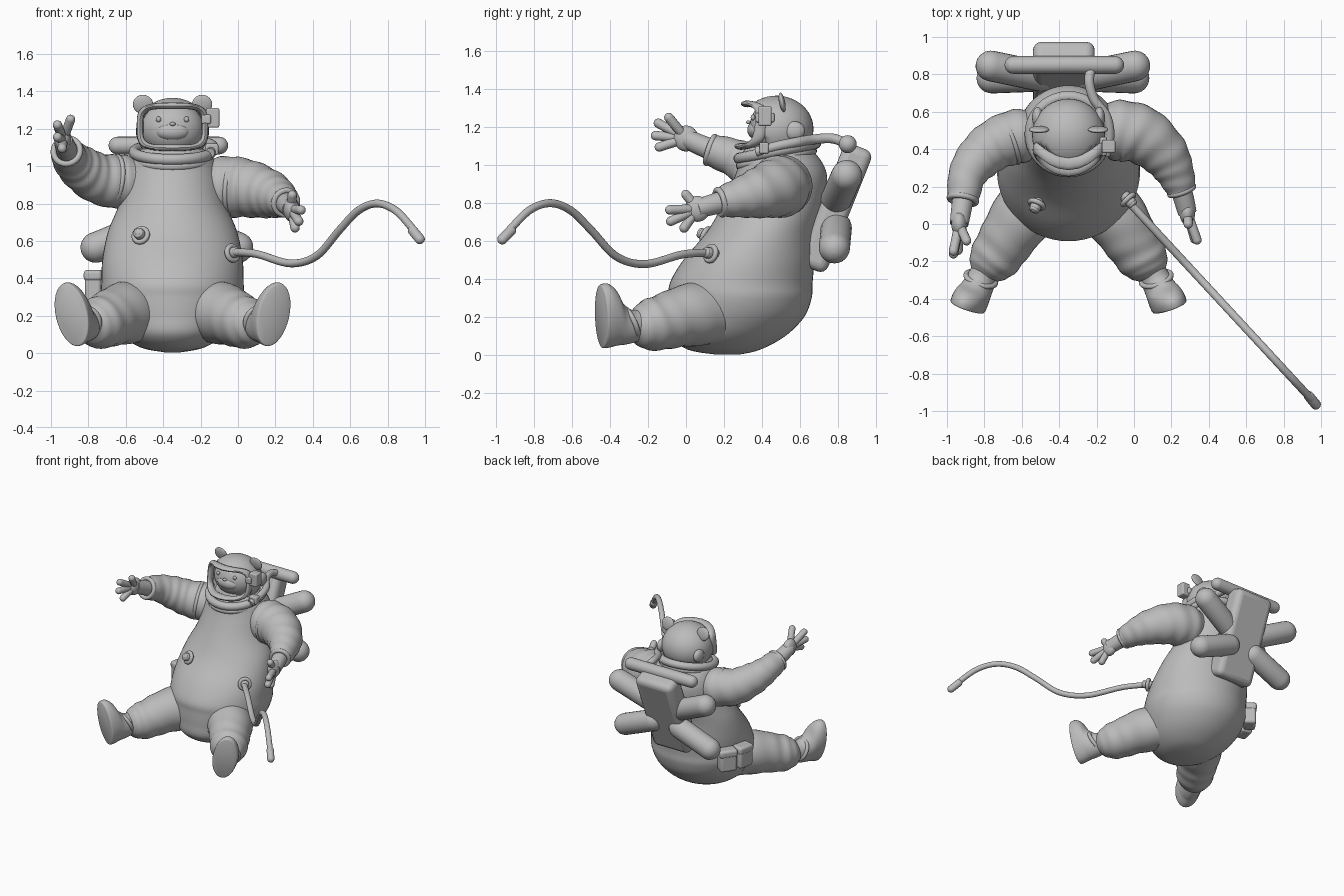
import bpy, bmesh, math
from mathutils import Vector

cube = bpy.data.objects.get("Cube")
if cube:
    bpy.data.objects.remove(cube)

grey = bpy.data.materials.new("suit grey")
grey.use_nodes = True
grey.diffuse_color = (0.5, 0.5, 0.5, 1)
grey.node_tree.nodes["Principled BSDF"].inputs["Base Color"].default_value = (0.5, 0.5, 0.5, 1)

MID = -0.35  # centre plane of the body


def V(*c):
    return Vector(c)


def finish(ob, name, angle=40):
    ob.name = name
    ob.data.materials.append(grey)
    bpy.ops.object.select_all(action='DESELECT')
    ob.select_set(True)
    bpy.context.view_layer.objects.active = ob
    bpy.ops.object.shade_smooth_by_angle(angle=math.radians(angle))
    return ob


def blend(a, b, c, d, t):
    return 0.5 * (2 * b + (c - a) * t + (2 * a - 5 * b + 4 * c - d) * t * t + (3 * b - a - 3 * c + d) * t ** 3)


def loft(name, rings, steps=6, seg=32, ripple=0, waves=0):
    """Skin a list of (centre, side vector, up vector) ellipses."""
    fine = []
    n = len(rings)
    for i in range(n - 1):
        four = [rings[max(0, min(n - 1, i + k))] for k in (-1, 0, 1, 2)]
        for s in range(steps):
            fine.append([blend(*[f[j] for f in four], s / steps) for j in range(3)])
    fine.append(rings[-1])
    bm = bmesh.new()
    loops = []
    for i, (c, u, v) in enumerate(fine):
        t = i / (len(fine) - 1)
        loop = []
        for k in range(seg):
            a = math.tau * k / seg
            g = 1 + ripple * math.sin(math.tau * waves * t + 0.9 * math.sin(2 * a))
            loop.append(bm.verts.new(c + g * (math.cos(a) * u + math.sin(a) * v)))
        loops.append(loop)
    for p, q in zip(loops, loops[1:]):
        for k in range(seg):
            bm.faces.new((p[k], p[k - 1], q[k - 1], q[k]))
    bm.faces.new(loops[0])
    bm.faces.new(loops[-1])
    bmesh.ops.recalc_face_normals(bm, faces=bm.faces)
    me = bpy.data.meshes.new(name)
    bm.to_mesh(me)
    bm.free()
    ob = bpy.data.objects.new(name, me)
    bpy.context.collection.objects.link(ob)
    return finish(ob, name)


def frame(d):
    d = d.normalized()
    u = d.cross(V(0, 0, 1) if abs(d.z) < 0.95 else V(0, 1, 0)).normalized()
    return u, u.cross(d)


def tube(name, pts, **kw):
    """Tube through (x, y, z, radius) points."""
    ps = [V(*p[:3]) for p in pts]
    rings = []
    for i, p in enumerate(ps):
        u, v = frame(ps[min(i + 1, len(ps) - 1)] - ps[max(i - 1, 0)])
        rings.append((p, u * pts[i][3], v * pts[i][3]))
    return loft(name, rings, **kw)


def capsule(name, a, b, r, seg=24):
    a, b = V(*a), V(*b)
    d = (b - a).normalized()
    u, v = frame(d)
    rings = []
    for end, sign in ((a, -1), (b, 1)):
        for i in range(7):
            t = math.radians(88 - i * 14.6 if sign < 0 else i * 14.6)
            w = r * math.cos(t)
            rings.append((end + d * sign * r * math.sin(t), u * w, v * w))
    return loft(name, rings, steps=1, seg=seg)


def ball(name, loc, size, rot=(0, 0, 0)):
    bpy.ops.mesh.primitive_uv_sphere_add(segments=40, ring_count=24, location=loc, rotation=rot)
    ob = bpy.context.object
    ob.scale = size
    return finish(ob, name)


def ring(name, loc, R, r, normal):
    bpy.ops.mesh.primitive_torus_add(major_segments=40, minor_segments=12, major_radius=R, minor_radius=r,
                                     location=loc, rotation=V(*normal).to_track_quat('Z', 'Y').to_euler())
    return finish(bpy.context.object, name)


def box(name, loc, size, rot=(0, 0, 0), bevel=0.03):
    bpy.ops.mesh.primitive_cube_add(size=1, location=loc, rotation=rot)
    ob = bpy.context.object
    ob.scale = size
    bpy.ops.object.transform_apply(location=False, rotation=False, scale=True)
    m = ob.modifiers.new("round", 'BEVEL')
    m.width, m.segments = bevel, 4
    return finish(ob, name)


# Suit body: height, centre y, half width, half depth
body = [(0.004, .22, .04, .06), (.03, .2, .17, .19), (.1, .22, .275, .3), (.2, .265, .345, .355),
        (.3, .285, .38, .375), (.38, .29, .38, .375), (.5, .33, .375, .345), (.65, .395, .345, .285),
        (.8, .46, .285, .265), (.95, .5, .255, .24), (1.05, .49, .215, .2), (1.1, .47, .15, .15)]
loft("suit_body", [(V(MID, y, z), V(a, 0, 0), V(0, b, 0)) for z, y, a, b in body], seg=56)

# Neck ring
ring("collar", (MID, .48, 1.075), .205, .03, (0, -.2, 1))
ring("collar_seam", (MID, .475, 1.035), .195, .022, (0, -.2, 1))

# Helmet shell with the front opened
helmet = ball("helmet", (MID, .475, 1.19), (.195, .195, .175))
bm = bmesh.new()
bm.from_mesh(helmet.data)
hole = []
for f in bm.faces:
    c = f.calc_center_median()
    if c.y < -.3 and abs(c.x) < .88 and abs(c.z - .1) < .63:
        hole.append(f)
bmesh.ops.delete(bm, geom=hole, context='FACES')
bm.to_mesh(helmet.data)
bm.free()
shell = helmet.modifiers.new("shell", 'SOLIDIFY')
shell.thickness = 0.05

# Visor frame: rounded rectangle wrapped around the helmet
rings = []
for i in range(65):
    a = math.tau * i / 64
    c, s = math.cos(a), math.sin(a)
    x = .174 * math.copysign(abs(c) ** .5, c)
    z = .112 * math.copysign(abs(s) ** .5, s)
    p = V(MID + x, .305 + 3.0 * x * x + .15 * z, 1.21 + z)
    out = V(x, 0, z * 1.4).normalized()
    rings.append((p, out * .018, V(0, .034, 0)))
loft("visor_frame", rings, steps=1, seg=12)

# Bear face
ball("face", (MID, .47, 1.2), (.168, .135, .145))
ball("muzzle", (MID, .37, 1.185), (.09, .048, .05))
ball("nose", (MID, .328, 1.225), (.016, .012, .01))
for s in (1, -1):
    ball("eye", (MID + s * .075, .352, 1.25), (.014, .012, .015))
    ball("ear", (MID + s * .158, .505, 1.33), (.054, .016, .052), (.2, 0, 0))
    ball("helmet_ear_cap", (MID + s * .165, .57, 1.18), (.03, .055, .05))

# Lamp on the side of the helmet
box("lamp", (-.135, .415, 1.258), (.07, .07, .105), bevel=.01)
box("lamp_mount", (-.17, .415, 1.25), (.05, .1, .05), bevel=.01)

# Arms, cuffs and hands
arms = {
    "left": ([(-.2, .5, .89, .13), (-.08, .5, .89, .163), (.05, .47, .88, .155), (.165, .37, .85, .13),
              (.222, .27, .825, .102), (.255, .18, .805, .078)], (.285, .06, .77),
             [(.29, .0, .845), (.337, -.085, .765), (.325, -.08, .705), (.305, -.01, .67)]),
    "right": ([(-.5, .48, .91, .12), (-.62, .47, .915, .145), (-.75, .42, .935, .135), (-.84, .34, .99, .12),
               (-.895, .25, 1.04, .1), (-.915, .13, 1.08, .084)], (-.935, -.0, 1.14),
              [(-.895, -.09, 1.25), (-.965, -.145, 1.22), (-.965, -.16, 1.155), (-.94, -.14, 1.095)]),
}
for side, (path, palm, tips) in arms.items():
    tube(side + "_arm", path, steps=10, ripple=.02, waves=7)
    end, before = V(*path[-1][:3]), V(*path[-2][:3])
    d = (end - before).normalized()
    ring(side + "_cuff", end, path[-1][3] - .012, .016, d)
    root, out = V(*path[1][:3]), V(*path[2][:3]) - V(*path[1][:3])
    ring(side + "_shoulder_fold", root + out * .35, path[1][3] - .014, .014, out)
    tube(side + "_wrist", [(*(end - d * .03), .058), (*end.lerp(V(*palm), .5), .054), (*palm, .05)])
    ball(side + "_palm", palm, (.042, .066, .068))
    for t in tips:
        heel = V(*palm).lerp(V(*t), .25)
        capsule(side + "_finger", heel, V(*t), .025, seg=14)

# Legs and boots, mirrored about the body centre
for side, s in (("left", 1), ("right", -1)):
    def M(x, y, z):
        return V(MID + s * (x - MID), y, z)
    leg = [(-.2, .2, .22, .15), (-.125, .08, .22, .168), (-.045, -.04, .2, .157), (.005, -.12, .175, .145),
           (.05, -.19, .16, .136), (.083, -.24, .155, .11), (.1, -.275, .155, .078)]
    tube(side + "_leg", [(*M(*p[:3]), p[3]) for p in leg], ripple=.015, waves=5)
    back = V(-.37 * s, .92, .1).normalized()
    up = V(.27 * s, -.13, .95).normalized()
    up = (up - back * up.dot(back)).normalized()
    across = up.cross(back)
    toe = M(.192, -.447, .205)
    shape = [(0, 0, .082, .163), (.008, 0, .092, .172), (.045, 0, .094, .171), (.085, -.015, .09, .15),
             (.12, -.05, .083, .115), (.17, -.07, .078, .09), (.22, -.07, .07, .08)]
    loft(side + "_boot", [(toe + back * n + up * h, across * a, up * b) for n, h, a, b in shape])
    ring(side + "_boot_strap", toe + back * .165 - up * .05, .082, .014, back + up * .35)

# Backpack with bottles and top bar
box("backpack", (-.375, .785, .775), (.33, .16, .69), (-.38, 0, 0), .045)
capsule("top_bar", (-.645, .85, 1.11), (-.1, .85, 1.11), .047)
for s in (1, -1):
    m = -.38
    capsule("upper_bottle", (m + s * .12, .79, .82), (m + s * .385, .845, .945), .082)
    capsule("lower_bottle", (m + s * .12, .79, .67), (m + s * .38, .78, .565), .082)

# Breathing hose from the collar to the pack
tube("breathing_hose", [(-.15, .37, 1.07, .026), (-.13, .48, 1.1, .026), (-.15, .58, 1.12, .026),
                        (-.215, .67, 1.135, .026), (-.24, .77, 1.14, .026), (-.22, .85, 1.11, .026)], seg=16)
box("hose_clip", (-.14, .41, 1.09), (.07, .05, .06), bevel=.01)

# Chest valves
for loc, d in (((-.52, .105, .63), V(-.45, -1, .45)), ((-.03, .13, .535), V(.7, -.75, .2))):
    d.normalize()
    p = V(*loc)
    ring("valve_flange", p, .038, .014, d)
    capsule("valve_stem", p - d * .04, p + d * .02, .03)
    ring("valve_cap", p + d * .035, .018, .01, d)

# Long umbilical hose swinging out to the left
wave = [(-.03, .54), (.1, .53), (.28, .48), (.42, .52), (.54, .655), (.64, .76), (.74, .8), (.84, .765), (.93, .67), (.955, .635)]
tube("umbilical_hose", [(x, .12 - 1.08 * (x + .03), z, .021) for x, z in wave], seg=16, steps=8)
capsule("hose_nozzle", (.935, -.92, .655), (.972, -.965, .61), .027)

# Hip pouches
for x, y, turn in ((-.765, .36, 1.35), (-.715, .49, .95)):
    box("hip_pouch", (x, y, .355), (.13, .09, .17), (0, 0, turn), .02)
    box("pouch_flap", (x, y, .415), (.14, .1, .06), (0, 0, turn), .02)
